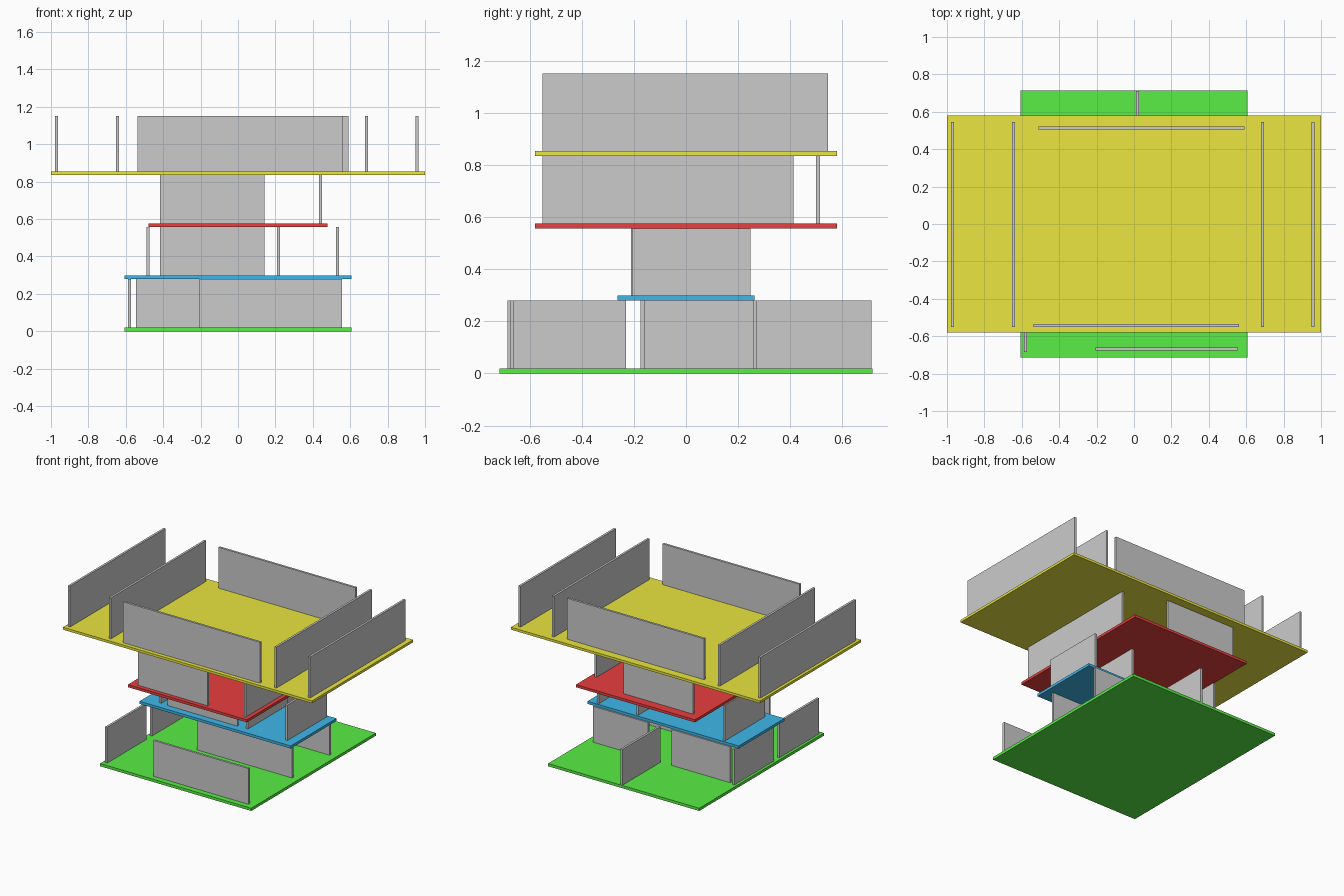
import bpy

if "Cube" in bpy.data.objects:
    bpy.data.objects.remove(bpy.data.objects["Cube"])

T = 0.016  # wall thickness


def box(name, x0, x1, y0, y1, z0, z1, mat=None):
    bpy.ops.mesh.primitive_cube_add(size=1, location=((x0 + x1) / 2, (y0 + y1) / 2, (z0 + z1) / 2))
    ob = bpy.context.object
    ob.name = name
    ob.scale = (x1 - x0, y1 - y0, z1 - z0)
    bpy.ops.object.transform_apply(location=False, rotation=False, scale=True)
    if mat:
        ob.data.materials.append(mat)
    return ob


def floor(name, color, hx, hy, z0, z1):
    mat = bpy.data.materials.new(name + "_paint")
    mat.diffuse_color = (*color, 1)
    mat.use_nodes = True
    mat.node_tree.nodes["Principled BSDF"].inputs["Base Color"].default_value = mat.diffuse_color
    box(name, -hx, hx, -hy, hy, z0, z1, mat)


def walls(storey, z0, z1, side=(), cross=()):
    # side: (x, y0, y1) runs front to back; cross: (y, x0, x1) runs left to right
    for i, (x, a, b) in enumerate(side, 1):
        box(f"{storey}_side_wall_{i}", x - T / 2, x + T / 2, a, b, z0, z1)
    for i, (y, a, b) in enumerate(cross, 1):
        box(f"{storey}_cross_wall_{i}", a, b, y - T / 2, y + T / 2, z0, z1)


# Floor slabs
floor("ground_floor", (0.1, 0.85, 0.06), 0.607, 0.715, 0, 0.02)
floor("second_floor", (0.05, 0.47, 0.82), 0.607, 0.262, 0.28, 0.299)
floor("third_floor", (0.82, 0.05, 0.05), 0.478, 0.58, 0.557, 0.576)
floor("top_floor", (0.83, 0.79, 0.05), 1.0, 0.58, 0.835, 0.853)

# Ground storey walls
walls("ground", 0.02, 0.28,
      side=[(-0.58, -0.685, -0.23), (-0.58, -0.17, 0.285), (0.02, 0.273, 0.712)],
      cross=[(-0.668, -0.207, 0.557), (-0.167, -0.207, 0.557),
             (0.265, -0.545, -0.075), (0.265, 0.115, 0.557)])

# Second storey walls
walls("second", 0.299, 0.557,
      side=[(x, -0.207, 0.247) for x in (-0.48, 0.217, 0.533)],
      cross=[(-0.203, -0.417, 0.142)])

# Third storey walls
walls("third", 0.576, 0.835,
      side=[(0.44, -0.55, 0.412)],
      cross=[(-0.542, -0.417, 0.142), (0.507, -0.417, 0.142)])

# Open top storey walls
walls("top", 0.853, 1.15,
      side=[(x, -0.55, 0.545) for x in (-0.971, -0.645, 0.687, 0.957)],
      cross=[(-0.543, -0.536, 0.562), (0.513, -0.51, 0.59)])
